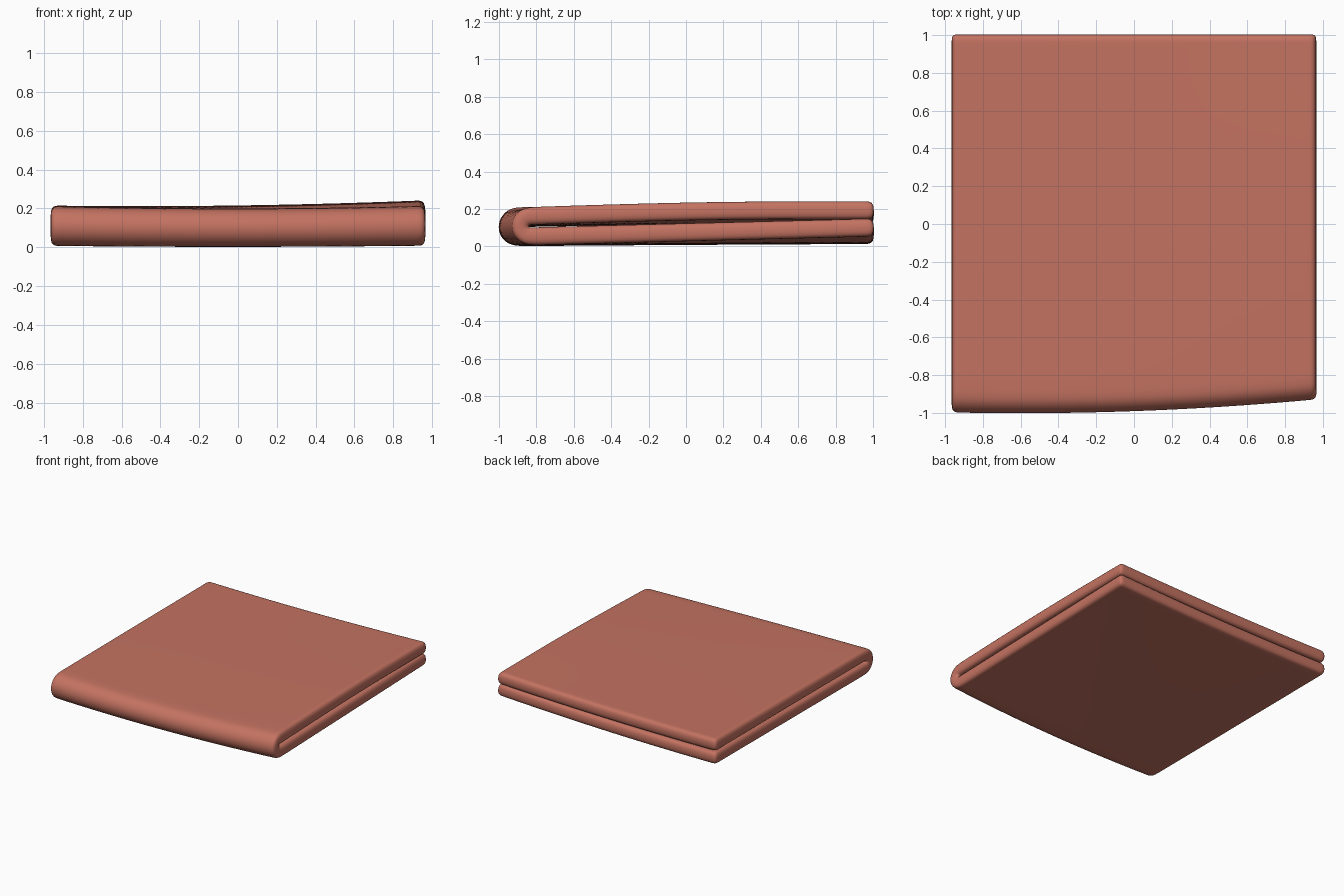
import bpy, bmesh, math

if "Cube" in bpy.data.objects:
    bpy.data.objects.remove(bpy.data.objects["Cube"])

THICK = 0.095          # thickness of one cloth layer
HALF_W = 0.967         # half width in x
BACK = 1.006           # open edge of both layers


def fold_front(x):
    """Slightly skewed front edge of the fold."""
    return -1.0 + 0.03 * (x + 0.6) ** 2


def lower_z(x, t):
    """Middle of the lower layer; its back right corner lifts."""
    u = (x + 1) / 2
    return 0.049 + 0.006 * x * x + t * (0.008 + 0.042 * u * u)


def upper_z(x, t):
    """Middle of the upper layer; it swells gently to the right and back."""
    u = (x + 1) / 2
    rise = math.sin(math.pi / 2 * min(1.0, 1.3 * t))
    return 0.151 + 0.014 * x * x + rise * (0.003 + 0.028 * u)


# parameters across the width and along the layers, tighter near the edges
xs = [-1, -0.955, -0.88] + [i * 0.16 for i in range(-5, 6)] + [0.88, 0.955, 1]
ts = [1, 0.975, 0.93] + [i / 10 for i in range(8, 0, -1)] + [0.04]
arc = [math.radians(a) for a in range(-90, 91, 30)]

# folded sheet: lower layer, round fold, upper layer
bm = bmesh.new()
columns = []
for u in xs:
    x = u * HALF_W
    f = fold_front(x)
    za, zb = lower_z(x, 0), upper_z(x, 0)
    r = (zb - za) / 2
    y0 = f + r + THICK / 2 - 0.006
    pts = [(y0 + (BACK - y0) * t, lower_z(x, t)) for t in ts]
    pts += [(y0 - r * math.cos(a), (za + zb) / 2 + r * math.sin(a)) for a in arc]
    pts += [(y0 + (BACK - y0) * t, upper_z(x, t)) for t in reversed(ts)]
    columns.append([bm.verts.new((x, y, z)) for y, z in pts])
for a, b in zip(columns, columns[1:]):
    for i in range(len(a) - 1):
        bm.faces.new((a[i], a[i + 1], b[i + 1], b[i]))
bmesh.ops.recalc_face_normals(bm, faces=bm.faces)
for face in bm.faces:
    face.smooth = True
mesh = bpy.data.meshes.new("folded_cloth")
bm.to_mesh(mesh)
bm.free()
cloth = bpy.data.objects.new("folded_cloth", mesh)
bpy.context.collection.objects.link(cloth)

# thickness and soft rounded rims
solid = cloth.modifiers.new("thickness", 'SOLIDIFY')
solid.thickness = THICK
solid.offset = 0
sub = cloth.modifiers.new("soft_edges", 'SUBSURF')
sub.levels = sub.render_levels = 2

# terracotta fabric
mat = bpy.data.materials.new("terracotta_fabric")
mat.diffuse_color = (0.55, 0.17, 0.12, 1)
mat.use_nodes = True
mat.node_tree.nodes["Principled BSDF"].inputs["Base Color"].default_value = mat.diffuse_color
mesh.materials.append(mat)
